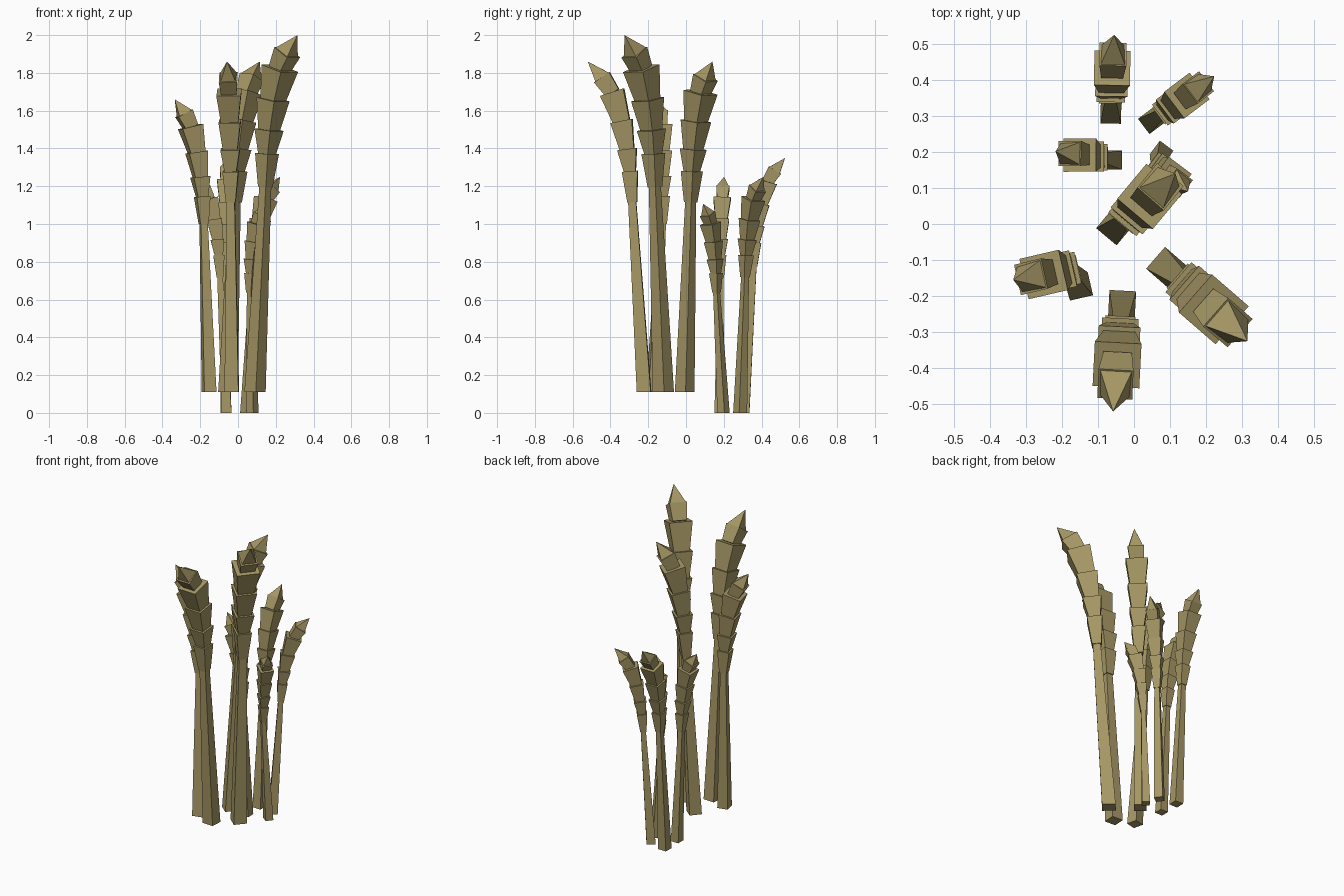
import bpy, bmesh
from math import radians
from mathutils import Vector, Matrix

if "Cube" in bpy.data.objects:
    bpy.data.objects.remove(bpy.data.objects["Cube"])

straw = bpy.data.materials.new("straw")
straw.diffuse_color = (0.38, 0.31, 0.13, 1)
straw.use_nodes = True
straw.node_tree.nodes["Principled BSDF"].inputs["Base Color"].default_value = straw.diffuse_color

UP = Vector((0, 0, 1))
# height fraction and sideways progress of each joint along the grain head
LEVELS = [(.58, 0), (.668, .05), (.735, .115), (.82, .24), (.907, .45), (.952, .68), (1, 1)]
# bottom and top width of each husk, last one is the pointed tip
WIDTHS = [(.055, .09), (.065, .11), (.08, .125), (.095, .14), (.085, .105), (.095, 0)]


def ring(bm, centre, width, rot):
    h = width / 2
    return [bm.verts.new(centre + rot @ Vector((x * h, y * h, 0)))
            for x, y in ((-1, -1), (1, -1), (1, 1), (-1, 1))]


def frustum(bm, a, b, wa, wb, yaw, tilt=True):
    """Square tapered block from a to b, or a pyramid when wb is 0."""
    rot = Matrix.Rotation(yaw, 3, 'Z')
    if tilt:
        rot = UP.rotation_difference((b - a).normalized()).to_matrix() @ rot
    lo = ring(bm, a, wa, rot)
    bm.faces.new(lo[::-1])
    if wb == 0:
        tip = bm.verts.new(b)
        for i in range(4):
            bm.faces.new((lo[i], lo[(i + 1) % 4], tip))
        return
    hi = ring(bm, b, wb, rot)
    bm.faces.new(hi)
    for i in range(4):
        j = (i + 1) % 4
        bm.faces.new((lo[i], lo[j], hi[j], hi[i]))


def stalk(name, base, neck, tip, height, yaw, place):
    bm = bmesh.new()
    s = height / 1.89
    neck, tip = Vector(neck), Vector(tip)
    pts = [neck.lerp(tip, t).to_3d() + UP * (f * height) for f, t in LEVELS]
    # stem
    frustum(bm, Vector((*base, 0)), pts[0], .08 * s, .045 * s, radians(yaw), False)
    # overlapping husks
    for (wa, wb), a, b in zip(WIDTHS, pts, pts[1:]):
        frustum(bm, a - (b - a) * .06, b, wa * s, wb * s, radians(yaw))
    bm.transform(place)
    me = bpy.data.meshes.new(name)
    bm.to_mesh(me)
    bm.free()
    me.materials.append(straw)
    bpy.context.collection.objects.link(bpy.data.objects.new(name, me))


# base, neck, tip (x, y), height, yaw
STALKS = [
    ((.09, -.12), (.145, -.165), (.315, -.325), 1.89, -41),
    ((-.033, -.222), (-.038, -.285), (-.058, -.52), 1.75, -93),
    ((-.053, -.007), (-.015, .025), (.115, .14), 1.75, 50),
    ((-.153, -.173), (-.182, -.128), (-.335, -.155), 1.55, 13),
]

# tall cluster, and a smaller turned copy behind it
pivot = Vector((-.05, -.01, 0))
tall = Matrix.Translation((0, 0, .11))
small = (Matrix.Translation((-.06, .18, 0)) @ Matrix.Rotation(radians(130), 4, 'Z')
         @ Matrix.Scale(.714, 4) @ Matrix.Translation(-pivot))
for label, place in (("tall", tall), ("small", small)):
    for i, spec in enumerate(STALKS):
        stalk(f"{label}_wheat_stalk_{i + 1}", *spec, place)
